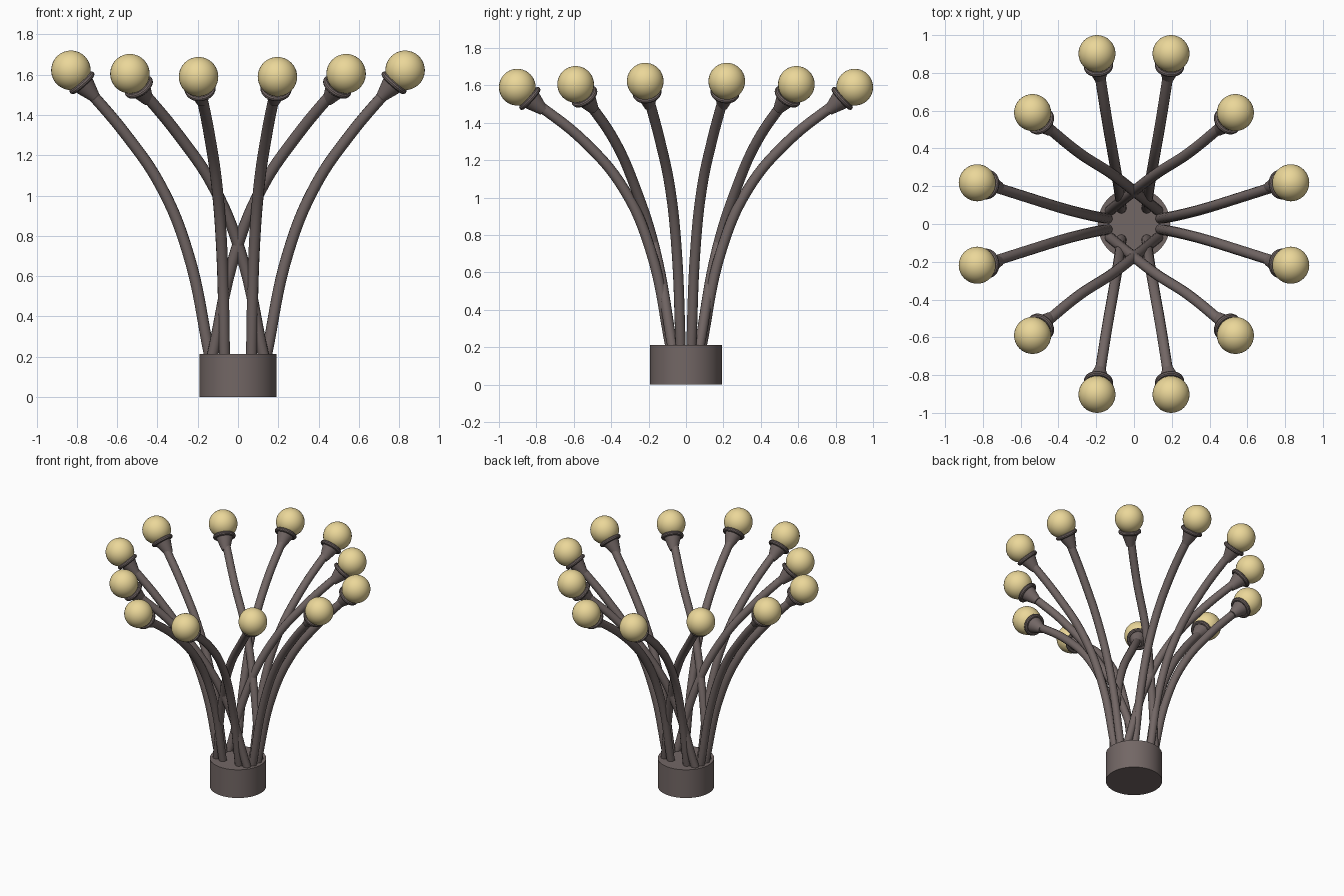
import bpy
from mathutils import Vector

if "Cube" in bpy.data.objects:
    bpy.data.objects.remove(bpy.data.objects["Cube"])


def material(name, rgb):
    m = bpy.data.materials.new(name)
    m.diffuse_color = (*rgb, 1)
    m.use_nodes = True
    m.node_tree.nodes["Principled BSDF"].inputs["Base Color"].default_value = m.diffuse_color
    return m


bronze = material("bronze", (0.17, 0.135, 0.13))
glow = material("warm_glass", (0.83, 0.68, 0.32))


def finish(name, mat, direction=None):
    o = bpy.context.object
    o.name = name
    o.data.materials.append(mat)
    if direction is not None:
        o.rotation_mode = 'QUATERNION'
        o.rotation_quaternion = Vector(direction).to_track_quat('Z', 'Y')
    bpy.ops.object.shade_smooth_by_angle()
    return o


def arm(name, points):
    # Round tube through the given points
    cu = bpy.data.curves.new(name, 'CURVE')
    cu.dimensions = '3D'
    cu.bevel_depth = 0.028
    cu.bevel_resolution = 4
    cu.resolution_u = 8
    cu.use_fill_caps = True
    sp = cu.splines.new('BEZIER')
    sp.bezier_points.add(len(points) - 1)
    for bp, p in zip(sp.bezier_points, points):
        bp.co = p
        bp.handle_left_type = bp.handle_right_type = 'AUTO'
    cu.materials.append(bronze)
    bpy.context.collection.objects.link(bpy.data.objects.new(name, cu))


# Round base
bpy.ops.mesh.primitive_cylinder_add(vertices=64, radius=0.192, depth=0.212, location=(0, 0, 0.106))
finish("base", bronze)

# One quadrant: arm path up to its socket, then the bulb centre
arms = {
    "long": ([(.067, .08, .19), (.08, .19, .72), (.105, .335, 1.05), (.142, .545, 1.3), (.188, .835, 1.53)],
             (.196, .902, 1.59)),
    "crossing": ([(-.13, .07, .19), (-.012, .165, .72), (.125, .27, 1.05), (.295, .38, 1.3), (.493, .543, 1.54)],
                 (.537, .59, 1.605)),
    "side": ([(.138, .028, .19), (.25, .05, .72), (.385, .085, 1.05), (.555, .138, 1.3), (.775, .208, 1.56)],
             (.83, .218, 1.622)),
}

for sx in (1, -1):
    for sy in (1, -1):
        corner = ("right" if sx > 0 else "left") + ("_back" if sy > 0 else "_front")
        for kind, (path, centre) in arms.items():
            tag = f"{kind}_{corner}"
            pts = [Vector((x * sx, y * sy, z)) for x, y, z in path]
            c = Vector((centre[0] * sx, centre[1] * sy, centre[2]))
            ring = pts[-1]
            d = (c - ring).normalized()
            arm("arm_" + tag, pts)
            # Flared socket and rim
            bpy.ops.mesh.primitive_cone_add(vertices=32, radius1=0.027, radius2=0.06, depth=0.1,
                                            location=ring - d * 0.05)
            finish("socket_" + tag, bronze, d)
            bpy.ops.mesh.primitive_torus_add(major_radius=0.064, minor_radius=0.014, major_segments=36,
                                             minor_segments=10, location=ring)
            finish("rim_" + tag, bronze, d)
            # Globe bulb
            bpy.ops.mesh.primitive_uv_sphere_add(segments=32, ring_count=20, radius=0.098, location=c)
            finish("bulb_" + tag, glow)
